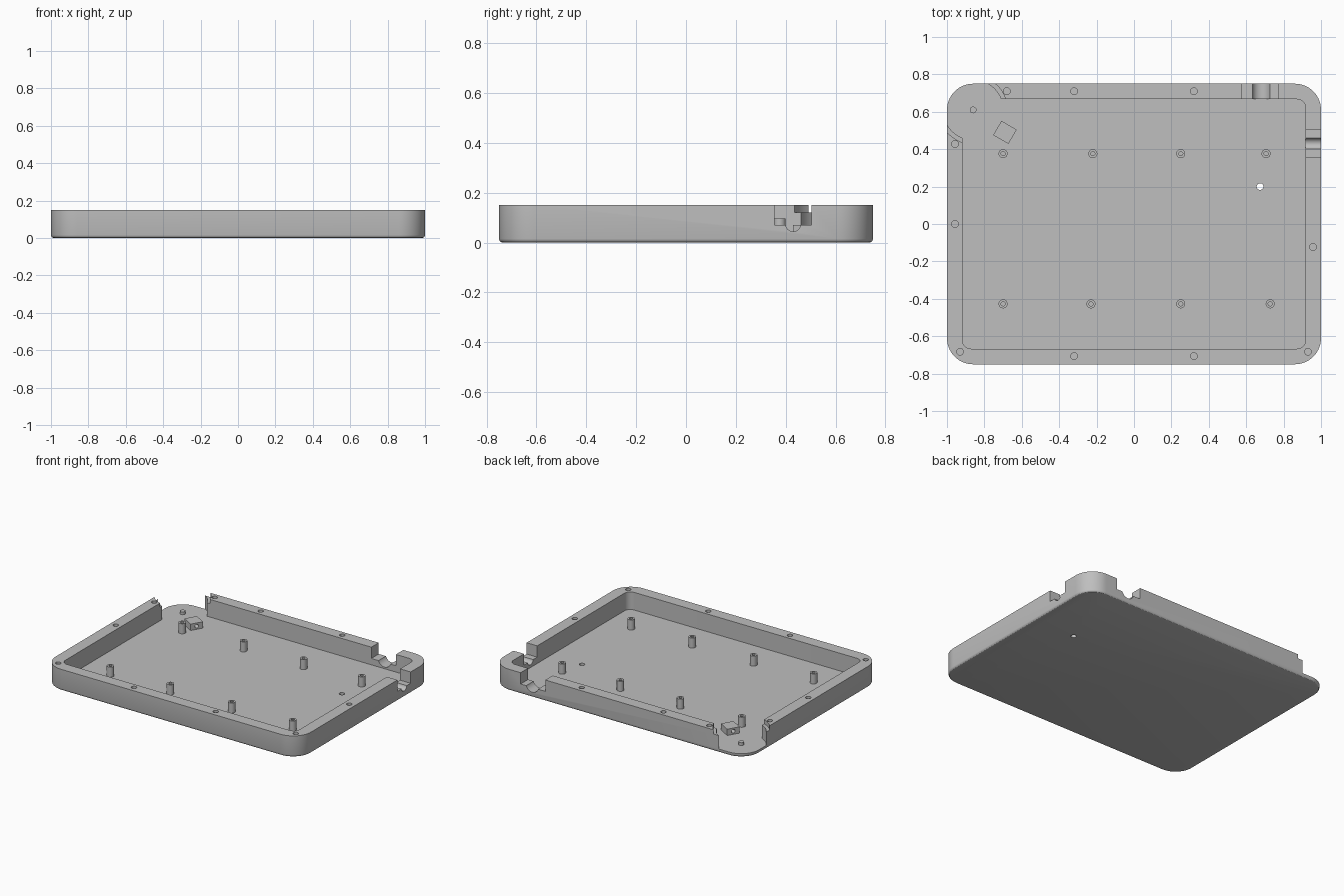
import bpy
import bmesh
import math
from mathutils import Matrix, Vector

cube = bpy.data.objects.get("Cube")
if cube:
    bpy.data.objects.remove(cube, do_unlink=True)

# Single plastic colour
GREY = (0.52, 0.52, 0.52, 1.0)
plastic = bpy.data.materials.new("light_grey_plastic")
plastic.use_nodes = True
plastic.diffuse_color = GREY
plastic.node_tree.nodes["Principled BSDF"].inputs["Base Color"].default_value = GREY

WIDTH, DEPTH, TOP, FLOOR = 1.0, 0.75, 0.15, 0.025


def finish(name, bm):
    bmesh.ops.remove_doubles(bm, verts=bm.verts, dist=1e-5)
    bmesh.ops.recalc_face_normals(bm, faces=bm.faces)
    mesh = bpy.data.meshes.new(name)
    bm.to_mesh(mesh)
    bm.free()
    mesh.materials.append(plastic)
    obj = bpy.data.objects.new(name, mesh)
    bpy.context.scene.collection.objects.link(obj)
    return obj


def ring(hx, hy, r, z, seg=10):
    """Rounded rectangle at height z; a circle when hx == hy == r."""
    points = []
    for q, (sx, sy) in enumerate([(1, 1), (-1, 1), (-1, -1), (1, -1)]):
        for i in range(seg + 1):
            a = (q + i / seg) * math.pi / 2
            points.append(Vector((sx * (hx - r) + r * math.cos(a),
                                  sy * (hy - r) + r * math.sin(a), z)))
    return points


def add_loft(bm, rings, centre=(0, 0)):
    """Skin the rings in order and close both ends."""
    offset = Vector((centre[0], centre[1], 0))
    loops = [[bm.verts.new(p + offset) for p in r] for r in rings]
    for a, b in zip(loops, loops[1:]):
        for i in range(len(a)):
            j = (i + 1) % len(a)
            bm.faces.new((a[i], a[j], b[j], b[i]))
    bm.faces.new(loops[0])
    bm.faces.new(loops[-1])


def discs(name, centres, profile, seg=6):
    """Turned shapes of (radius, z) repeated at every centre."""
    bm = bmesh.new()
    for c in centres:
        add_loft(bm, [ring(r, r, r, z, seg) for r, z in profile], c)
    return finish(name, bm)


def box(name, low, high):
    low, high = Vector(low), Vector(high)
    bm = bmesh.new()
    bmesh.ops.create_cube(bm, size=1)
    bmesh.ops.scale(bm, vec=high - low, verts=bm.verts)
    bmesh.ops.translate(bm, vec=(low + high) / 2, verts=bm.verts)
    return finish(name, bm)


def rod(name, centre, radius, length, axis):
    bm = bmesh.new()
    turn = Vector((0, 0, 1)).rotation_difference(Vector(axis)).to_matrix().to_4x4()
    bmesh.ops.create_cone(bm, cap_ends=True, segments=32, radius1=radius,
                          radius2=radius, depth=length,
                          matrix=Matrix.Translation(centre) @ turn)
    return finish(name, bm)


def cut(target, cutter):
    """Subtract the cutter, bake the result and discard the cutter."""
    mod = target.modifiers.new("cut", "BOOLEAN")
    mod.operation = "DIFFERENCE"
    mod.solver = "EXACT"
    mod.object = cutter
    graph = bpy.context.evaluated_depsgraph_get()
    graph.update()
    mesh = bpy.data.meshes.new_from_object(target.evaluated_get(graph))
    target.modifiers.clear()
    target.data = mesh
    bpy.data.objects.remove(cutter, do_unlink=True)


def smooth(obj):
    obj.data.shade_smooth()
    obj.data.set_sharp_from_angle(angle=math.radians(30))


# Tray body with a small rounded bottom edge
bm = bmesh.new()
EDGE = 0.015
levels = []
for i in range(4):
    a = i / 3 * math.pi / 2
    inset = EDGE * (1 - math.sin(a))
    levels.append(ring(WIDTH - inset, DEPTH - inset, 0.14 - inset,
                       EDGE * (1 - math.cos(a)), 14))
levels.append(ring(WIDTH, DEPTH, 0.14, TOP, 14))
add_loft(bm, levels)
tray = finish("tray", bm)

# Main cavity
bm = bmesh.new()
add_loft(bm, [ring(0.917, 0.667, 0.045, z) for z in (FLOOR, 0.3)])
cut(tray, finish("cavity_cutter", bm))

# Open back corner, stepped wider near the rim
PIVOT = (-0.86, 0.61)
cut(tray, discs("corner_cutter", [PIVOT], [(0.16, FLOOR), (0.16, 0.3)], 16))
cut(tray, discs("corner_step_cutter", [PIVOT], [(0.183, 0.12), (0.183, 0.3)], 16))

# Cable openings in the left and back walls, each with a rounded groove
cut(tray, box("side_opening", (0.9, 0.355, 0.07), (1.1, 0.503, 0.3)))
cut(tray, rod("side_groove", (1.0, 0.43, 0.074), 0.03, 0.19, (1, 0, 0)))
cut(tray, box("back_opening", (0.577, 0.65, 0.07), (0.77, 0.85, 0.3)))
cut(tray, rod("back_groove", (0.68, 0.75, 0.085), 0.049, 0.19, (0, 1, 0)))

# Screw holes in the rim and one drain hole through the floor
rim_holes = [(-0.68, 0.71), (-0.957, 0.428), (-0.957, 0), (0.957, -0.123)]
rim_holes += [(s * x, y) for s in (-1, 1)
              for x, y in ((0.32, 0.71), (0.32, -0.706), (0.93, -0.683))]
cut(tray, discs("screw_hole_cutter", rim_holes, [(0.018, 0.07), (0.018, 0.3)]))
cut(tray, discs("drain_cutter", [(0.674, 0.2)], [(0.018, -0.1), (0.018, 0.1)]))
smooth(tray)

# Hollow standoffs in two rows
spots = [(x, 0.376) for x in (-0.7, -0.22, 0.25, 0.706)]
spots += [(x, -0.427) for x in (-0.7, -0.23, 0.25, 0.728)]
smooth(discs("standoffs", spots, [(0.024, FLOOR - 0.005), (0.024, 0.096),
                                  (0.011, 0.096), (0.011, 0.04)]))

# Short pivot peg in the open corner
smooth(discs("corner_peg", [PIVOT], [(0.018, FLOOR - 0.005), (0.018, 0.045)]))

# Turned cable guide block with a bore along its length
guide = box("cable_guide", (-0.047, -0.044, FLOOR - 0.005), (0.047, 0.044, 0.07))
cut(guide, rod("guide_bore", (0, 0, 0.047), 0.013, 0.3, (1, 0, 0)))
guide.data.transform(Matrix.Translation((-0.69, 0.49, 0))
                     @ Matrix.Rotation(math.radians(-30), 4, "Z"))
smooth(guide)
